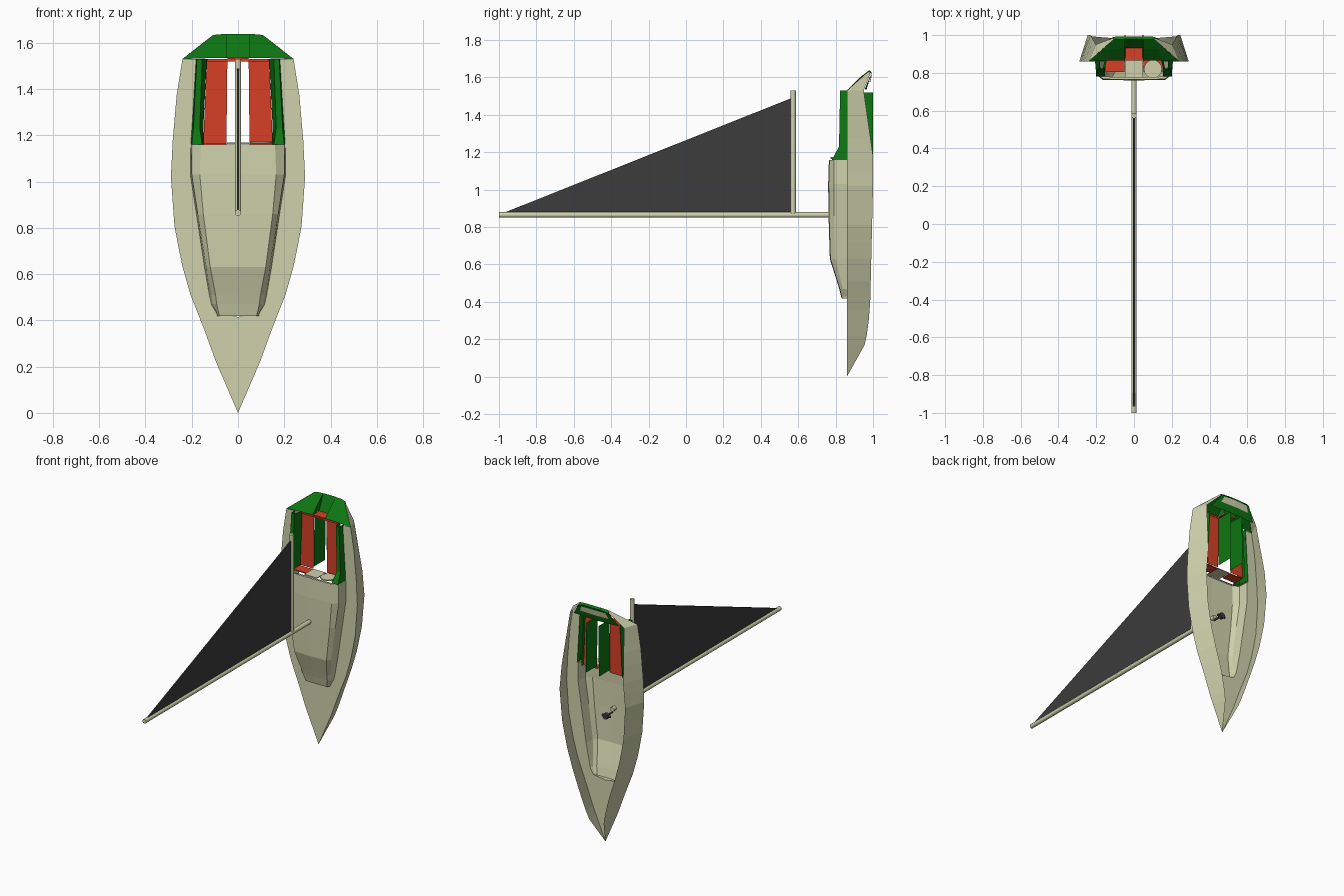
import bpy, bmesh, math
from mathutils import Vector


def material(name, rgb):
    m = bpy.data.materials.new(name)
    m.diffuse_color = (*rgb, 1)
    return m


CREAM = material("cream", (0.62, 0.64, 0.41))
GREEN = material("green", (0.004, 0.18, 0.006))
RED = material("red", (0.68, 0.05, 0.02))
DARK = material("charcoal", (0.045, 0.045, 0.045))


def finish(name, bm, mat):
    bmesh.ops.remove_doubles(bm, verts=bm.verts, dist=0.0004)
    bmesh.ops.recalc_face_normals(bm, faces=bm.faces)
    me = bpy.data.meshes.new(name)
    bm.to_mesh(me)
    bm.free()
    me.materials.append(mat)
    ob = bpy.data.objects.new(name, me)
    bpy.context.scene.collection.objects.link(ob)
    return ob


def loft(name, rows, mat, sides=(1, -1)):
    """Skin equal-length rows of points, repeated on each side of x = 0."""
    bm = bmesh.new()
    for s in sides:
        vs = [[bm.verts.new((s * x, y, z)) for x, y, z in r] for r in rows]
        for a, b in zip(vs, vs[1:]):
            for i in range(len(a) - 1):
                bm.faces.new((a[i], a[i + 1], b[i + 1], b[i]))
    bmesh.ops.remove_doubles(bm, verts=bm.verts, dist=0.0004)
    bmesh.ops.dissolve_degenerate(bm, dist=0.0004, edges=bm.edges)
    return finish(name, bm, mat)


def box(name, lo, hi, mat):
    bm = bmesh.new()
    bmesh.ops.create_cube(bm, size=1)
    for v in bm.verts:
        v.co = Vector([l + (h - l) * (c + 0.5) for l, h, c in zip(lo, hi, v.co)])
    return finish(name, bm, mat)


def rod(name, a, b, r, mat, n=10):
    a, b = Vector(a), Vector(b)
    bm = bmesh.new()
    bmesh.ops.create_cone(bm, cap_ends=True, segments=n, radius1=r, radius2=r,
                          depth=(b - a).length)
    q = (b - a).to_track_quat('Z', 'Y')
    for v in bm.verts:
        v.co = q @ v.co + (a + b) / 2
    ob = finish(name, bm, mat)
    for p in ob.data.polygons:
        p.use_smooth = len(p.vertices) == 4
    return ob


def interp(table, z):
    for (z0, a), (z1, b) in zip(table, table[1:]):
        if z <= z1:
            return a + (b - a) * max(0, z - z0) / (z1 - z0)
    return table[-1][1]


# Hull outline tables along its length (z)
GUN = [(0, 0), (.22, .095), (.36, .146), (.51, .205), (.65, .245), (.81, .275),
       (1.02, .29), (1.18, .282), (1.375, .265), (1.53, .24)]
LOWX = [(0, 0), (.2, .062), (.36, .11), (.51, .16), (.65, .2), (.81, .23),
        (1.02, .245), (1.18, .23), (1.53, .202)]
LOWY = [(0, .86), (.17, .955), (.25, .973), (.4, .985), (.65, .991),
        (1.02, 1.0), (1.18, 1.0), (1.53, .95)]
INNER = [(.415, 0), (.43, .09), (.465, .113), (.63, .145), (.86, .18),
         (1.03, .205), (1.16, .204), (1.53, .18)]
ZS = [0, .1, .17, .22, .3, .36, .415, .43, .465, .51, .57, .63, .72, .81, .92,
      1.02, 1.1, 1.18, 1.28, 1.375, 1.46, 1.53]

# Hull sides (open underneath) and flat deck
loft("hull_side", [[(interp(GUN, z), .86, z), (interp(LOWX, z), interp(LOWY, z), z)]
                   for z in ZS], CREAM)
loft("deck", [[(interp(INNER, z), .86, z), (interp(GUN, z), .86, z)]
              for z in ZS], CREAM)
# Stern quarter closing each hull side against the transom
loft("stern_quarter", [[(.24, .86, 1.53), (.202, .95, 1.53)],
                       [(.11, .975, 1.632), (.11, .985, 1.62)]], CREAM)

# Raised cabin: z, base x, shoulder x, shoulder y, roof x, roof y
CABIN = [(.418, .09, .088, .85, .08, .835), (.43, .092, .09, .848, .083, .832),
         (.47, .115, .11, .838, .092, .822), (.51, .124, .114, .828, .097, .81),
         (.63, .145, .137, .80, .12, .772), (.86, .18, .174, .79, .15, .765),
         (1.03, .206, .2, .79, .165, .763), (1.16, .204, .2, .79, .16, .767)]
loft("cabin", [[(.09, .86, .418)] * 3 + [(0, .86, .418)]] +
     [[(b, .86, z), (s, sy, z), (t, ty, z), (0, ty - .003, z)]
      for z, b, s, sy, t, ty in CABIN], CREAM)
# Rim around the open aft end of the cabin
loft("cabin_rim", [[(.204, .86, 1.161), (.2, .79, 1.161), (.16, .767, 1.161), (0, .764, 1.161)],
                   [(.19, .86, 1.161), (.187, .797, 1.161), (.155, .78, 1.161), (0, .777, 1.161)]],
     CREAM)

# Cockpit coamings: outer wall, cap and inner wall
COAM = [(1.16, .204, .2, .78, .155, .15), (1.23, .2, .193, .818, .165, .15),
        (1.53, .182, .178, .824, .155, .135)]
loft("coaming", [[(o, .87, z), (t, y, z), (i, y, z), (w, .90, z)]
                 for z, o, t, y, i, w in COAM], GREEN)

# Seats and footwell walls
loft("seat", [[(.05, .88, 1.165), (.15, .88, 1.165)],
              [(.046, .88, 1.53), (.135, .88, 1.53)]], RED)
loft("footwell_wall", [[(.049, .88, 1.18), (.049, 1.0, 1.18)],
                       [(.045, .88, 1.52), (.045, 1.0, 1.52)]], GREEN)

# Fittings at the forward end of the cockpit
for side, x in (("left", -.15), ("right", .05)):
    box(side + "_bulkhead_panel", (x, .805, 1.158), (x + .1, .875, 1.164), RED)
box("companion_step", (-.047, .775, 1.163), (.047, .87, 1.169), CREAM)
rod("wheel", (.1, .82, 1.166), (.1, .82, 1.174), .048, CREAM, 16)

# Transom: sloped quarters, upright centre, rear lip and a small aft seat
loft("transom", [[(.24, .86, 1.53), (.14, .865, 1.533), (.047, .865, 1.535),
                  (.047, .932, 1.537), (0, .932, 1.537)],
                 [(.175, .92, 1.58), (.13, .925, 1.59), (.047, .93, 1.60),
                  (.047, .957, 1.59), (0, .957, 1.59)],
                 [(.11, .975, 1.632), (.09, .978, 1.636), (.047, .978, 1.638),
                  (.047, .98, 1.638), (0, .98, 1.638)],
                 [(.11, .99, 1.62), (.09, .993, 1.625), (.047, .993, 1.627),
                  (.047, .993, 1.627), (0, .993, 1.627)]], GREEN)
loft("transom_back", [[(.11, .99, 1.62), (0, .993, 1.627)],
                      [(.17, .955, 1.535), (0, .965, 1.535)]], GREEN)
loft("transom_panel", [[(.09, .991, 1.615), (0, .994, 1.617)],
                       [(.11, .981, 1.575), (0, .985, 1.575)]], CREAM)
box("aft_seat", (-.045, .865, 1.530), (.045, .932, 1.537), RED)
box("aft_seat_edge", (-.135, .872, 1.518), (.135, .882, 1.53), RED)

# Mast, boom and triangular sail
rod("mast", (0, -1, .865), (0, .79, .865), .0145, CREAM)
rod("boom", (0, .573, .865), (0, .573, 1.53), .0145, CREAM)
bm = bmesh.new()
sail = bm.faces.new([bm.verts.new((-.004, y, z)) for y, z in
                     ((-.965, .88), (.565, .88), (.565, 1.49))])
ext = bmesh.ops.extrude_face_region(bm, geom=[sail], use_keep_orig=True)
for v in ext["geom"]:
    if isinstance(v, bmesh.types.BMVert):
        v.co.x += .008
finish("sail", bm, DARK)

# Small lamp hanging inside the cabin
rod("lamp_stem", (0, .785, .845), (0, .86, .845), .006, DARK, 8)
rod("lamp", (0, .84, .845), (0, .865, .845), .02, DARK, 8)
rod("lamp_bar", (-.03, .85, .845), (.03, .85, .845), .008, DARK, 8)
